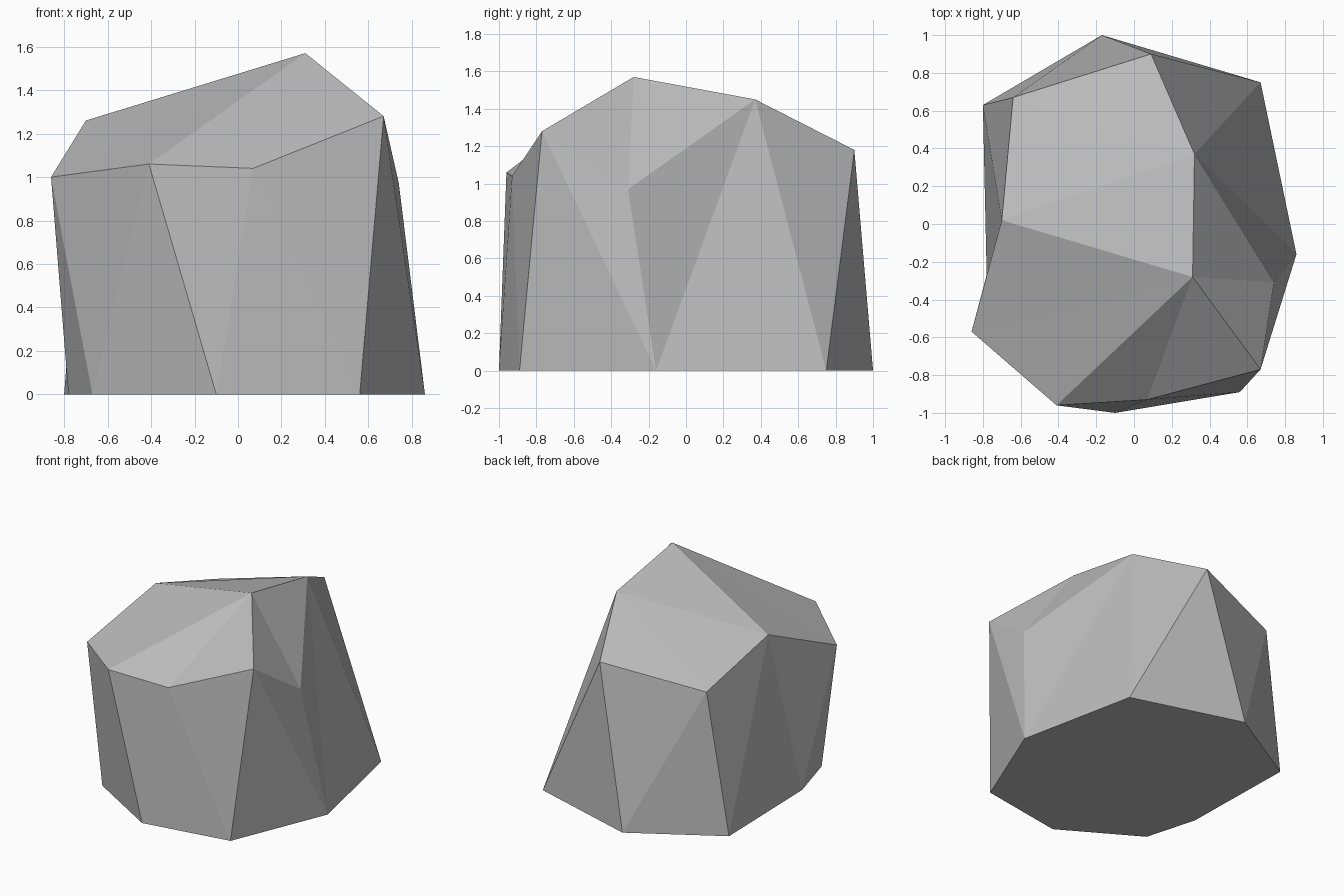
import bpy
import bmesh

# Remove the default object
default = bpy.data.objects.get("Cube")
if default:
    bpy.data.objects.remove(default, do_unlink=True)

# Stone colour
stone = bpy.data.materials.new("stone_grey")
stone.use_nodes = True
grey = (0.5, 0.5, 0.5, 1)
stone.diffuse_color = grey
shader = next(n for n in stone.node_tree.nodes if n.type == "BSDF_PRINCIPLED")
shader.inputs["Base Color"].default_value = grey
shader.inputs["Roughness"].default_value = 1

bm = bmesh.new()

# Ground outline, running counter-clockwise from the front right corner
base_outline = [(.56, -.89), (.86, -.16), (.67, .75), (-.17, 1),
                (-.8, .63), (-.78, -.27), (-.67, -.66), (-.1, -1)]
base = [bm.verts.new((x, y, 0)) for x, y in base_outline]

# Uneven shoulder outline in the same order, and the peak
rim_outline = [(.67, -.77, 1.28), (.74, -.31, .97), (.32, .37, 1.45),
               (.09, .9, 1.18), (-.64, .67, 1.06), (-.7, .02, 1.26),
               (-.86, -.57, 1), (-.41, -.96, 1.06), (.07, -.93, 1.04)]
rim = [bm.verts.new(point) for point in rim_outline]
peak = bm.verts.new((.31, -.28, 1.57))


def bridge(lower, upper, steps):
    """Join two closed outlines by triangles; each step advances one outline."""
    low = high = 0
    for step in steps:
        a = lower[low % len(lower)]
        b = upper[high % len(upper)]
        if step == "b":
            low += 1
            bm.faces.new((a, lower[low % len(lower)], b))
        else:
            high += 1
            bm.faces.new((a, upper[high % len(upper)], b))


# Sides: mostly alternating facets, with one extra on the right shoulder
bridge(base, rim, "br" + "rb" * 7 + "r")

# Sloping top: a fan around the peak, with a broad flat slope at the back
crown = rim[:3] + rim[5:]
for a, b in zip(crown, crown[1:] + crown[:1]):
    bm.faces.new((a, b, peak))
for a, b in zip(rim[3:5], rim[4:6]):
    bm.faces.new((rim[2], a, b))

# Flat underside
bm.faces.new(base[::-1])
bm.normal_update()

mesh = bpy.data.meshes.new("rock")
bm.to_mesh(mesh)
bm.free()
mesh.materials.append(stone)
rock = bpy.data.objects.new("rock", mesh)
bpy.context.collection.objects.link(rock)
